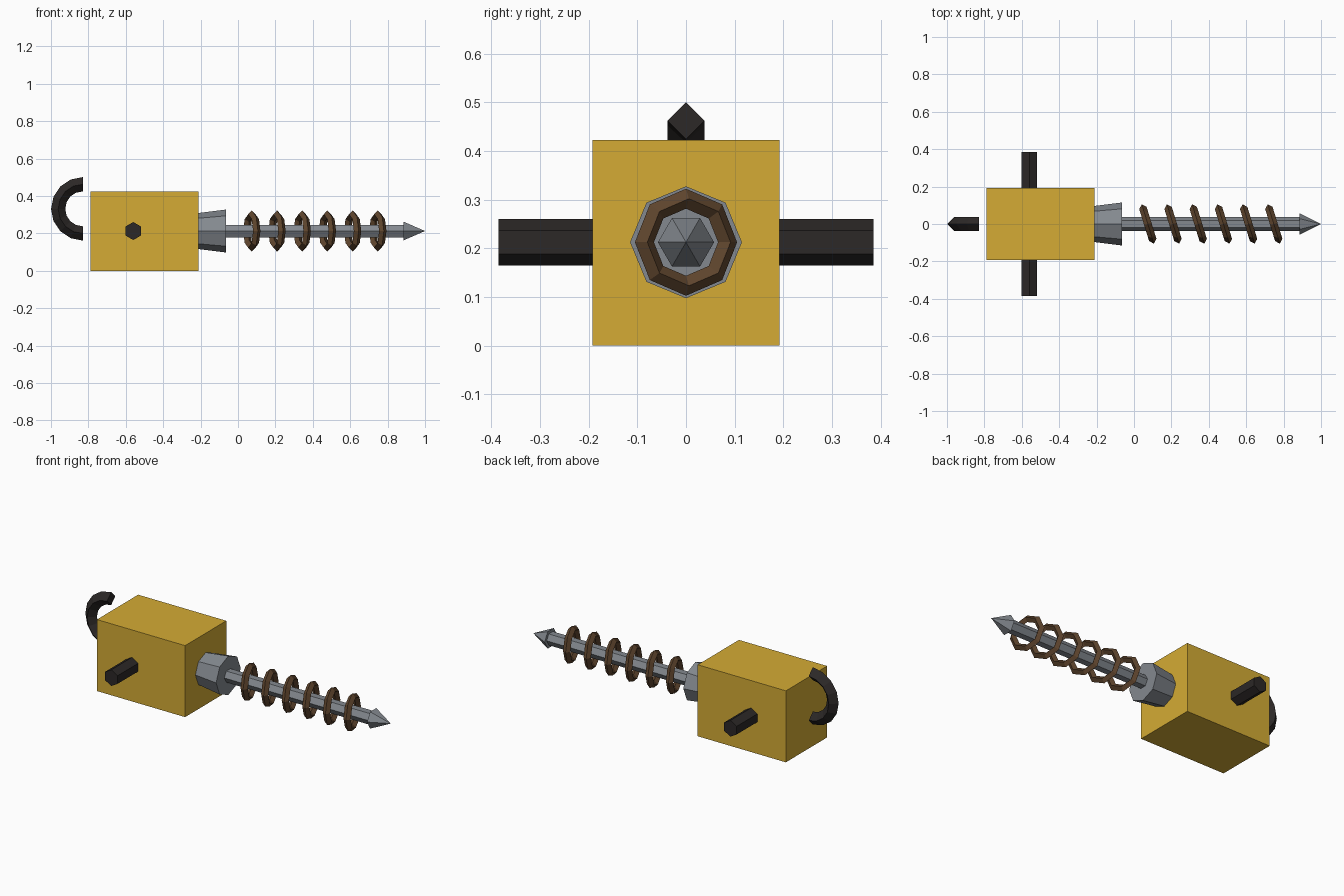
import bpy, bmesh
from math import pi, sin, cos
from mathutils import Matrix, Vector

if "Cube" in bpy.data.objects:
    bpy.data.objects.remove(bpy.data.objects["Cube"])

AXIS_Z = 0.2125


def material(name, rgb):
    m = bpy.data.materials.new(name)
    m.diffuse_color = (*rgb, 1)
    m.use_nodes = True
    m.node_tree.nodes["Principled BSDF"].inputs["Base Color"].default_value = m.diffuse_color
    return m


yellow = material("yellow_paint", (0.66, 0.41, 0.035))
dark = material("dark_rubber", (0.025, 0.021, 0.02))
brown = material("brown_steel", (0.115, 0.06, 0.027))
steel = material("steel", (0.23, 0.25, 0.275))


def finish(name, bm, mat):
    bmesh.ops.recalc_face_normals(bm, faces=bm.faces[:])
    mesh = bpy.data.meshes.new(name)
    bm.to_mesh(mesh)
    bm.free()
    mesh.materials.append(mat)
    ob = bpy.data.objects.new(name, mesh)
    bpy.context.collection.objects.link(ob)
    return ob


def prism(name, sides, r1, r2, start, end, mat):
    """Straight or tapered bar from start to end along x or y."""
    a, b = Vector(start), Vector(end)
    d = b - a
    rot = Matrix.Rotation(pi / 2, 4, 'Y') if abs(d.x) > abs(d.y) else Matrix.Rotation(-pi / 2, 4, 'X')
    bm = bmesh.new()
    bmesh.ops.create_cone(bm, cap_ends=True, segments=sides, radius1=r1, radius2=r2,
                          depth=d.length, matrix=Matrix.Translation((a + b) / 2) @ rot)
    bmesh.ops.remove_doubles(bm, verts=bm.verts[:], dist=1e-5)
    return finish(name, bm, mat)


def ring(name, major, minor, segs, a0, sweep, matrix, mat):
    """Diamond section swept round the local z axis; closed or capped."""
    closed = abs(sweep - 2 * pi) < 1e-6
    bm = bmesh.new()
    loops = []
    for i in range(segs if closed else segs + 1):
        a = a0 + sweep * i / segs
        loops.append([bm.verts.new(matrix @ Vector((
            (major + minor * cos(k * pi / 2)) * cos(a),
            (major + minor * cos(k * pi / 2)) * sin(a),
            minor * sin(k * pi / 2)))) for k in range(4)])
    for i in range(segs):
        p, q = loops[i], loops[(i + 1) % len(loops)]
        for k in range(4):
            n = (k + 1) % 4
            bm.faces.new((p[k], q[k], q[n], p[n]))
    if not closed:
        bm.faces.new(loops[0])
        bm.faces.new(loops[-1])
    return finish(name, bm, mat)


# Motor housing
bm = bmesh.new()
bmesh.ops.create_cube(bm, size=1, matrix=Matrix.Translation((-0.5, 0, 0.2115))
                      @ Matrix.Diagonal((0.577, 0.385, 0.423, 1)))
finish("housing", bm, yellow)

# Cross handle, through the housing
prism("cross_handle", 6, 0.048, 0.048, (-0.56, -0.385, AXIS_Z), (-0.56, 0.385, AXIS_Z), dark)

# Chuck, shaft and point
prism("chuck", 8, 0.096, 0.115, (-0.215, 0, AXIS_Z), (-0.063, 0, AXIS_Z), steel)
prism("shaft", 6, 0.0385, 0.0385, (-0.1, 0, AXIS_Z), (0.9, 0, AXIS_Z), steel)
prism("drill_point", 6, 0.0577, 0.0, (0.885, 0, AXIS_Z), (1.0, 0, AXIS_Z), steel)

# Tilted flight rings along the shaft
for i in range(6):
    m = (Matrix.Translation((0.074 + 0.1347 * i, 0, AXIS_Z))
         @ Matrix.Rotation(0.3, 4, 'Z') @ Matrix.Rotation(pi / 2, 4, 'Y'))
    ring(f"flight_ring_{i + 1}", 0.0895, 0.0205, 8, 0, 2 * pi, m, brown)

# Rear hook handle
m = Matrix.Translation((-0.83, 0, 0.331)) @ Matrix.Rotation(pi / 2, 4, 'X')
ring("rear_handle", 0.1315, 0.038, 8, pi / 2, pi, m, dark)
